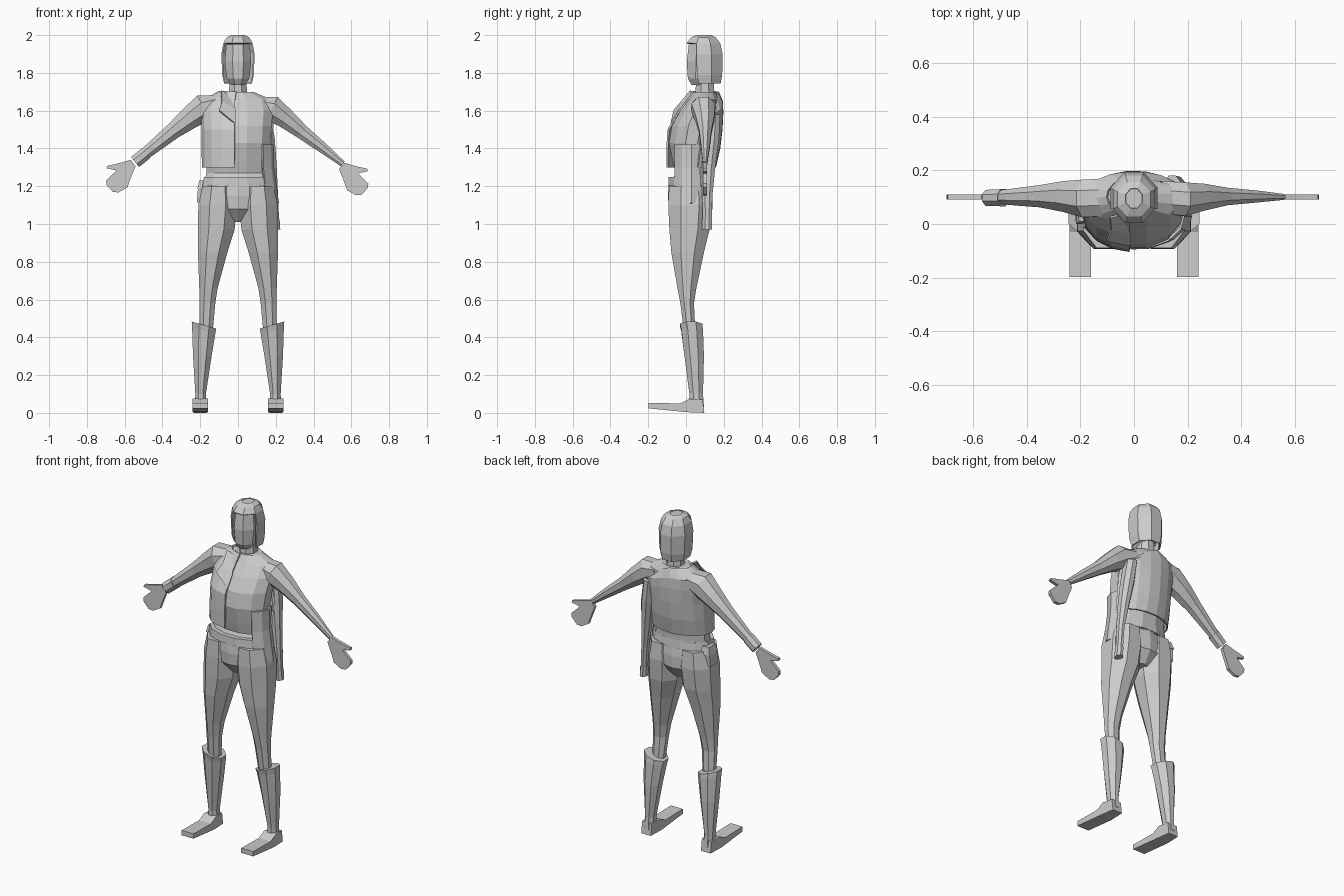
import bpy, bmesh
from math import cos, sin, pi, radians, hypot


def make(name, verts, faces, thick=0):
    me = bpy.data.meshes.new(name)
    me.from_pydata(verts, [], faces)
    bm = bmesh.new()
    bm.from_mesh(me)
    bmesh.ops.recalc_face_normals(bm, faces=bm.faces)
    bm.to_mesh(me)
    bm.free()
    ob = bpy.data.objects.new(name, me)
    bpy.context.collection.objects.link(ob)
    if thick:
        m = ob.modifiers.new("thickness", 'SOLIDIFY')
        m.thickness = thick
        m.offset = 0
    return ob


def skin(name, rings, closed=True, caps=True, skip=(), thick=0):
    """Bridge rings of equal length; skip = (row, column) faces left open."""
    n = len(rings[0])
    verts = [p for r in rings for p in r]
    faces = []
    for j in range(len(rings) - 1):
        for i in range(n if closed else n - 1):
            if (j, i) not in skip:
                k = (i + 1) % n
                faces.append((j*n + i, j*n + k, j*n + n + k, j*n + n + i))
    if closed and caps:
        faces += [tuple(range(n)), tuple(range(len(verts) - n, len(verts)))]
    return make(name, verts, faces, thick)


def ring(z, x0, x1, y0, y1, n=8, tilt=0):
    """Horizontal polygon filling the given box; tilt lifts the +x side."""
    s = 1 / cos(pi / n)
    cx, cy, rx, ry = (x0+x1)/2, (y0+y1)/2, (x1-x0)/2*s, (y1-y0)/2*s
    out = []
    for i in range(n):
        a = 2*pi*(i + .5)/n
        out.append((cx + rx*cos(a), cy + ry*sin(a), z + tilt*cos(a)))
    return out


def stack(name, rows, n=8, **kw):
    return skin(name, [ring(*r[:5], n, *r[5:]) for r in rows], **kw)


def arc(z, rx, y0, y1, a0, a1, n):
    """Open horizontal arc of an ellipse."""
    t = [radians(a0 + (a1-a0)*i/n) for i in range(n + 1)]
    return [(rx*cos(a), (y0+y1)/2 + (y1-y0)/2*sin(a), z) for a in t]


def limb(name, rows, side=1, n=8):
    """Tube along a path in the xz plane; rows = x, z, radius, y0, y1."""
    rings = []
    for j, (x, z, r, y0, y1) in enumerate(rows):
        a, b = rows[max(j-1, 0)], rows[min(j+1, len(rows)-1)]
        dx, dz = b[0]-a[0], b[1]-a[1]
        d = hypot(dx, dz)
        nx, nz = -dz/d, dx/d
        ang = [2*pi*(i + .5)/n for i in range(n)]
        s = 1 / cos(pi/n)
        rings.append([(side*(x + nx*r*s*cos(t)), (y0+y1)/2 + (y1-y0)/2*s*sin(t),
                       z + nz*r*s*cos(t)) for t in ang])
    return skin(name, rings)


# head, neck and hood with open front
stack("face", [(1.735, -.035, .035, .03, .11), (1.77, -.06, .06, .01, .15),
               (1.86, -.07, .07, .004, .17), (1.95, -.062, .062, .015, .165)])
stack("hood", [(1.745, -.07, .07, .02, .18), (1.79, -.08, .08, .004, .188),
               (1.9, -.084, .084, 0, .19), (1.955, -.074, .074, .006, .178),
               (1.985, -.058, .058, .03, .155), (1.998, -.03, .03, .06, .13)],
      skip={(j, i) for j in range(3) for i in (4, 5, 6)}, caps=False, thick=.008)
make("hood_crown", ring(1.998, -.031, .031, .06, .131), [tuple(range(8))])
stack("neck", [(1.6, -.07, .07, .03, .16), (1.7, -.048, .048, .05, .15),
               (1.78, -.042, .042, .055, .145)])

# torso, hips and belt
stack("vest", [(1.2, -.18, .18, -.088, .13), (1.27, -.168, .168, -.055, .13),
               (1.33, -.168, .168, -.07, .135), (1.43, -.17, .172, -.09, .15),
               (1.52, -.175, .178, -.075, .165), (1.6, -.185, .185, -.03, .175),
               (1.66, -.175, .175, .015, .17), (1.7, -.08, .08, .04, .155)], n=12)
stack("hips", [(1.23, -.175, .175, -.085, .125), (1.15, -.195, .195, -.09, .135),
               (1.08, -.17, .17, -.085, .135), (1.01, -.04, .04, -.03, .09)], n=10)
stack("belt", [(1.205, -.188, .188, -.094, .135), (1.25, -.18, .18, -.092, .13)], n=12)
skin("vest_tail", [arc(z, r, -.09, .14, -45, 25, 3) for z, r in
                   ((1.11, .212), (1.2, .2), (1.3, .186), (1.42, .184))],
     closed=False, thick=.01)

# jacket shell: front right, round the back, slipped off the left shoulder
rows = []
for z, rx, y0, y1 in ((1.3, .186, -.1, .155), (1.4, .188, -.1, .178),
                      (1.5, .188, -.094, .19), (1.59, .192, -.042, .194),
                      (1.65, .185, .005, .192), (1.7, .1, .035, .17)):
    pts = arc(z, rx, y0, y1, 265, 15, 12)
    rows.append([(x, y, z - max(0, x)*max(0, z-1.5)*3) for x, y, z in pts])
skin("jacket_body", rows, closed=False, thick=.01)

# lapel folded along the jacket opening
make("lapel", [(-.015, -.078, 1.53), (-.1, -.062, 1.6), (-.085, -.02, 1.65),
               (-.09, .025, 1.705), (-.05, .035, 1.68), (-.012, -.035, 1.6)],
     [(0, 1, 2, 5), (2, 3, 4, 5)], .01)

# arms: bare left, sleeved right with cuff
limb("left_arm", [(.1, 1.635, .04, .04, .16), (.18, 1.612, .068, .03, .155),
                  (.25, 1.56, .053, .05, .15), (.34, 1.487, .038, .07, .135),
                  (.45, 1.402, .028, .08, .125), (.555, 1.318, .016, .09, .112)])
limb("right_sleeve", [(.09, 1.65, .035, .03, .17), (.18, 1.615, .074, .025, .165),
                      (.25, 1.565, .06, .045, .16), (.34, 1.495, .044, .062, .145),
                      (.42, 1.43, .037, .068, .135), (.5, 1.365, .03, .075, .125)], -1)
limb("right_cuff", [(.487, 1.375, .034, .066, .13), (.545, 1.328, .034, .068, .127)], -1)

# hands: flat outlines with thumb
outline = [(.535, 1.29), (.56, 1.325), (.61, 1.31), (.685, 1.292), (.688, 1.28),
           (.635, 1.268), (.69, 1.215), (.688, 1.192), (.655, 1.155),
           (.625, 1.152), (.578, 1.178), (.565, 1.215)]
for name, s, dx, dz in (("left_hand", 1, 0, 0), ("right_hand", -1, .008, .015)):
    n = len(outline)
    v = [(s*(x + dx), y, z + dz) for y in (.091, .11) for x, z in outline]
    f = [tuple(range(n)), tuple(range(n, 2*n))]
    f += [(i, (i+1) % n, n + (i+1) % n, n + i) for i in range(n)]
    make(name, v, f)

# empty left sleeve hanging at the back, with cuff
stack("hanging_sleeve", [(.99, .185, .219, .09, .135), (1.15, .175, .212, .085, .14),
                         (1.3, .15, .205, .085, .155), (1.45, .125, .195, .09, .175),
                         (1.58, .11, .175, .1, .18)])
stack("hanging_cuff", [(.97, .183, .224, .085, .138), (1.03, .179, .22, .085, .138)])

# pouch on the right hip
stack("pouch", [(1.115, -.218, -.175, .01, .075), (1.19, -.212, -.165, .005, .08)], n=4)
stack("pouch_flap", [(1.185, -.216, -.16, 0, .085), (1.23, -.205, -.155, .01, .075)], n=4)

# legs, boots and feet
for side, s in (("left", 1), ("right", -1)):
    def pair(name, rws, n=8):
        rings = [[(s*x, y, z) for x, y, z in ring(*r[:5], n, *r[5:])] for r in rws]
        skin(side + "_" + name, rings)
    pair("leg", [(.42, .135, .205, -.01, .05), (.58, .12, .205, -.03, .042),
                 (.66, .108, .205, -.045, .055), (.85, .056, .212, -.078, .095),
                 (.97, .018, .212, -.088, .125), (1.1, .005, .21, -.094, .138),
                 (1.2, .02, .188, -.09, .13)])
    pair("boot", [(.03, .168, .228, .015, .095), (.1, .17, .226, .018, .09),
                  (.3, .14, .238, -.008, .095), (.435, .12, .243, -.025, .09, .015),
                  (.465, .115, .245, -.032, .086, .02)])
    # foot is a wedge profile extruded across
    prof = [(.097, 0), (.088, .07), (.02, .075), (-.03, .05), (-.198, .053),
            (-.198, .024), (0, .004)]
    n = len(prof)
    v = [(s*(c + d*(.04 if y < .05 else .032)), y, z)
         for c, d in ((.2, -1), (.2, 1)) for y, z in prof]
    f = [tuple(range(n)), tuple(range(n, 2*n))]
    f += [(i, (i+1) % n, n + (i+1) % n, n + i) for i in range(n)]
    make(side + "_foot", v, f)
